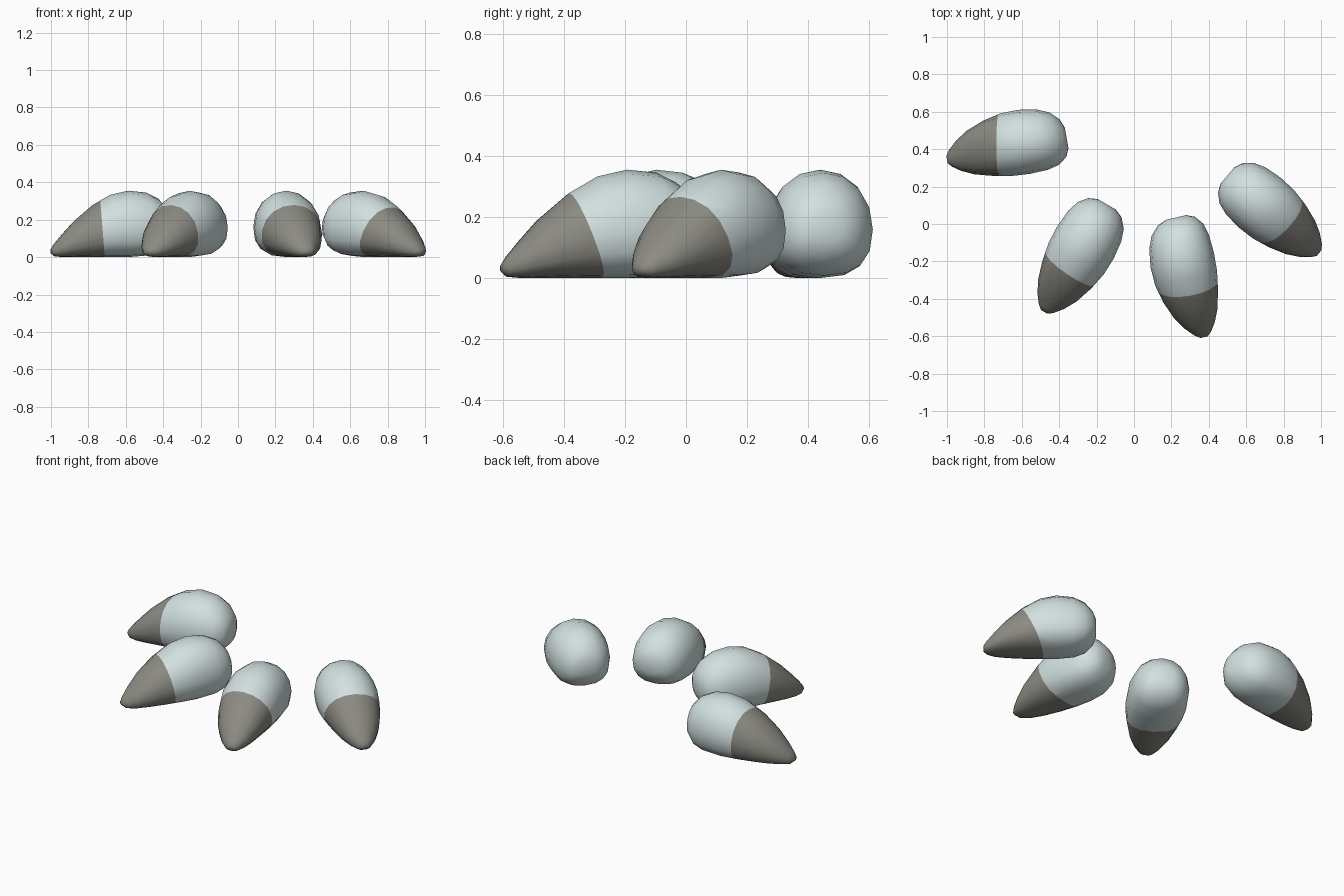
import bpy, bmesh, math
from mathutils import Vector

if "Cube" in bpy.data.objects:
    bpy.data.objects.remove(bpy.data.objects["Cube"])


def material(name, rgb):
    m = bpy.data.materials.new(name)
    m.diffuse_color = (*rgb, 1)
    m.use_nodes = True
    m.node_tree.nodes["Principled BSDF"].inputs["Base Color"].default_value = m.diffuse_color
    return m


skin = material("pale blue grey skin", (0.65, 0.75, 0.75))
nail = material("dark grey nail", (0.26, 0.255, 0.225))

# Toe sections from tip to back: position, half width, bottom, top
SECTIONS = [
    (0.00, 0.020, 0.020, 0.045), (0.03, 0.045, 0.004, 0.073),
    (0.10, 0.082, 0.000, 0.125), (0.20, 0.118, 0.000, 0.195),
    (0.35, 0.150, 0.000, 0.277), (0.50, 0.170, 0.000, 0.333),
    (0.65, 0.174, 0.000, 0.355), (0.80, 0.164, 0.008, 0.345),
    (0.90, 0.142, 0.030, 0.312), (0.97, 0.102, 0.075, 0.260),
    (1.00, 0.055, 0.120, 0.215),
]
SIDES = 16


def shaped(v, power):
    return math.copysign(abs(v) ** power, v)


def toe(name, tip, back, bulge, cut, slope, skew):
    tip, back = Vector((*tip, 0)), Vector((*back, 0))
    length = (back - tip).length
    axis = (back - tip).normalized()
    side = Vector((axis.y, -axis.x, 0))   # horizontal, across the toe
    bm = bmesh.new()
    rings = []
    for t, w, lo, hi in SECTIONS:
        mid = lo + (hi - lo) * 0.45
        centre = tip + axis * (t * length) + side * (bulge * 4 * t * (1 - t))
        ring = []
        for i in range(SIDES):
            a = 2 * math.pi * i / SIDES
            c, s = math.cos(a), math.sin(a)
            # round above, flatter underneath
            p = 0.97 if s >= 0 else 0.8
            z = mid + shaped(s, p) * ((hi - mid) if s >= 0 else (mid - lo))
            ring.append(bm.verts.new(centre + side * (w * shaped(c, p)) + Vector((0, 0, z))))
        rings.append(ring)
    for a, b in zip(rings, rings[1:]):
        for i in range(SIDES):
            j = (i + 1) % SIDES
            bm.faces.new((a[i], a[j], b[j], b[i]))
    bm.faces.new(rings[0])
    bm.faces.new(rings[-1])
    bmesh.ops.recalc_face_normals(bm, faces=bm.faces[:])

    # Slanted cut between nail and skin
    point = tip + axis * cut + side * bulge * 0.9 + Vector((0, 0, 0.26))
    normal = axis + Vector((0, 0, slope)) + side * skew
    bmesh.ops.bisect_plane(bm, geom=bm.verts[:] + bm.edges[:] + bm.faces[:],
                           plane_co=point, plane_no=normal.normalized())
    for f in bm.faces:
        f.material_index = int((f.calc_center_median() - point).dot(normal) < 0)
        f.smooth = True

    me = bpy.data.meshes.new(name)
    bm.to_mesh(me)
    bm.free()
    me.materials.append(skin)
    me.materials.append(nail)
    bpy.context.collection.objects.link(bpy.data.objects.new(name, me))


# Four toes fanned out: tip, back, sideways bulge, nail length, slant and skew of nail edge
toe("outer_left_toe", (-1.0, 0.345), (-0.36, 0.46), -0.022, 0.275, 0.08, 0.18)
toe("inner_left_toe", (-0.48, -0.47), (-0.145, 0.105), 0.004, 0.24, 0.22, 0.08)
toe("inner_right_toe", (0.375, -0.605), (0.225, 0.035), -0.022, 0.24, 0.38, 0.06)
toe("outer_right_toe", (0.99, -0.155), (0.50, 0.26), 0.0, 0.215, 0.48, 0.06)
